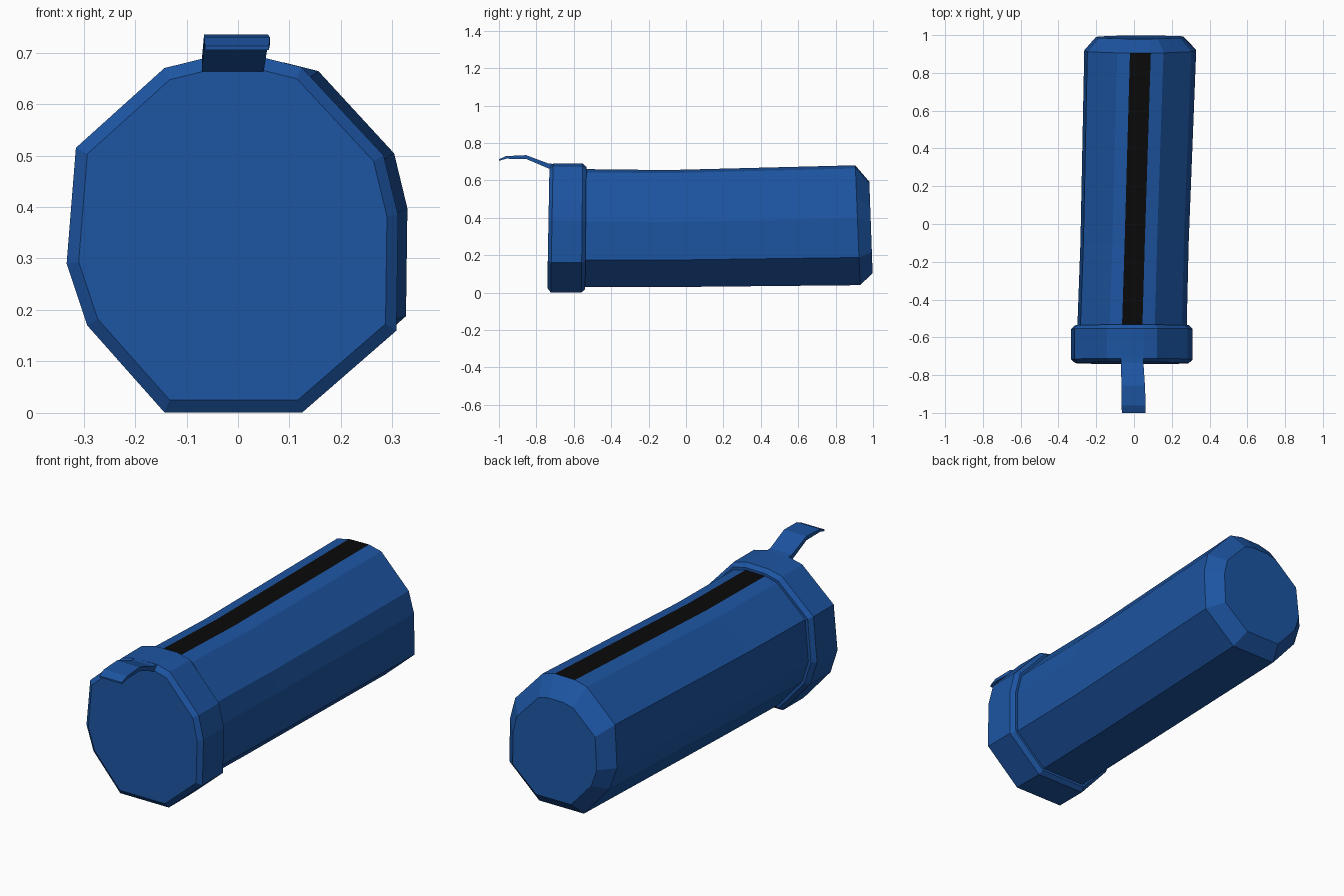
import bpy, bmesh

if "Cube" in bpy.data.objects:
    bpy.data.objects.remove(bpy.data.objects["Cube"])

def material(name, color):
    m = bpy.data.materials.new(name)
    m.diffuse_color = color
    m.use_nodes = True
    m.node_tree.nodes["Principled BSDF"].inputs["Base Color"].default_value = m.diffuse_color
    return m

blue = material("blue_paint", (0.012, 0.09, 0.36, 1))
black = material("black_stripe", (0.003, 0.003, 0.003, 1))

# Uneven twelve-sided cross-section, x and z measured from its centre
CX, CZ = -0.012, 0.345
SECTION = [(x - CX, z - CZ) for x, z in [
    (0.05, 0.69), (-0.07, 0.688), (-0.143, 0.67), (-0.315, 0.515),
    (-0.333, 0.29), (-0.293, 0.17), (-0.143, 0.001), (0.125, 0.001),
    (0.308, 0.16), (0.311, 0.385), (0.283, 0.5), (0.123, 0.672)]]

def finish(bm, name, mats):
    bmesh.ops.recalc_face_normals(bm, faces=bm.faces)
    me = bpy.data.meshes.new(name)
    bm.to_mesh(me)
    bm.free()
    ob = bpy.data.objects.new(name, me)
    bpy.context.collection.objects.link(ob)
    for m in mats:
        me.materials.append(m)
    return ob

def loft(name, stations, mats, stripe=()):
    """Stations: y, centre x, centre z, x scale, z scale, tilt (dy/dz)."""
    bm = bmesh.new()
    rings = [[bm.verts.new((cx + px * sx, y + pz * sz * tilt, cz + pz * sz))
              for px, pz in SECTION]
             for y, cx, cz, sx, sz, tilt in stations]
    n = len(SECTION)
    for j, (a, b) in enumerate(zip(rings, rings[1:])):
        for i in range(n):
            k = (i + 1) % n
            f = bm.faces.new((a[i], a[k], b[k], b[i]))
            if i == 0 and j in stripe:
                f.material_index = 1
    bm.faces.new(rings[0])
    bm.faces.new(rings[-1][::-1])
    return finish(bm, name, mats)

# Long tube with a slight bend, bevelled rear end and black top stripe
loft("tube_body", [
    (-0.60, -0.013, 0.345, 0.90, 0.916, 0),
    (-0.10, 0.002, 0.342, 0.89, 0.908, 0),
    (0.918, 0.032, 0.360, 0.92, 0.93, -0.04),
    (0.989, 0.030, 0.348, 0.72, 0.71, -0.036)], [blue, black], stripe=(0, 1))

# Bevelled front cap
loft("end_cap", [
    (-0.736, -0.011, 0.345, 0.93, 0.93, 0.018),
    (-0.717, CX, CZ, 1, 1, 0.018),
    (-0.556, CX, CZ, 1, 1, 0.01),
    (-0.536, -0.012, 0.345, 0.94, 0.95, 0.01)], [blue])

# Bent pull tab on the cap: y, upper z, lower z, left x, right x
bm = bmesh.new()
rows = [(-0.70, 0.688, 0.660, -0.070, 0.050),
        (-0.735, 0.690, 0.664, -0.070, 0.050),
        (-0.855, 0.735, 0.715, -0.066, 0.058),
        (-0.962, 0.730, 0.716, -0.066, 0.062),
        (-1.0, 0.713, 0.705, -0.064, 0.060)]
loops = [[bm.verts.new(p) for p in ((l, y, hi), (r, y, hi), (r, y, lo), (l, y, lo))]
         for y, hi, lo, l, r in rows]
for a, b in zip(loops, loops[1:]):
    for i in range(4):
        k = (i + 1) % 4
        bm.faces.new((a[i], a[k], b[k], b[i]))
bm.faces.new(loops[0])
bm.faces.new(loops[-1][::-1])
finish(bm, "pull_tab", [blue])
